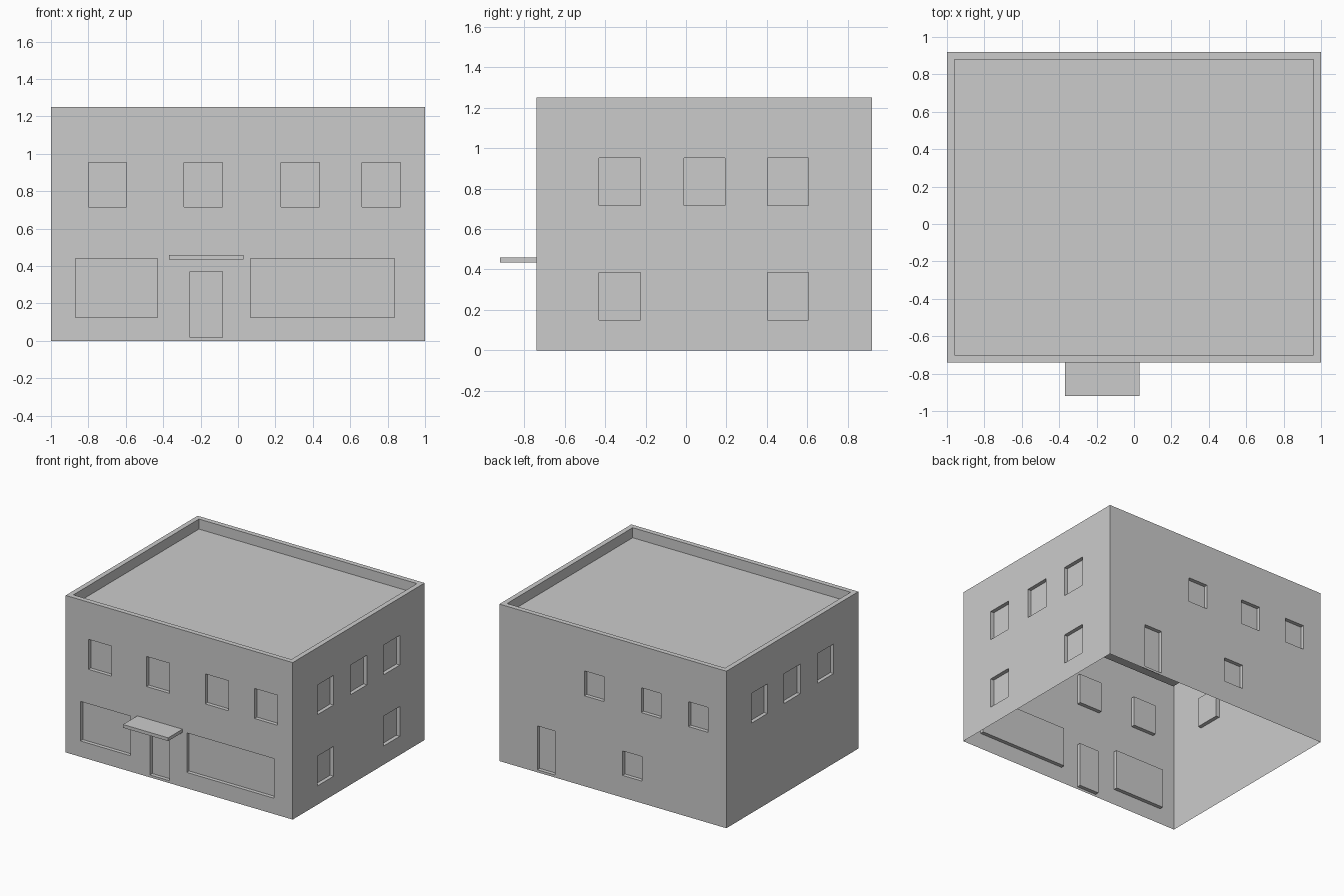
import bpy, bmesh
from mathutils import Matrix, Vector

if "Cube" in bpy.data.objects:
    bpy.data.objects.remove(bpy.data.objects["Cube"])

X0, X1, Y0, Y1, H = -1.0, 1.0, -0.74, 0.92, 1.25
RIM, ROOF, DEPTH = 0.04, 1.17, 0.03


def add_box(bm, x0, x1, y0, y1, z0, z1):
    size = Vector((x1 - x0, y1 - y0, z1 - z0))
    mid = Vector((x0 + x1, y0 + y1, z0 + z1)) / 2
    bmesh.ops.create_cube(bm, size=1, matrix=Matrix.Translation(mid) @ Matrix.Diagonal(size).to_4x4())


def make_object(name, boxes):
    bm = bmesh.new()
    for b in boxes:
        add_box(bm, *b)
    mesh = bpy.data.meshes.new(name)
    bm.to_mesh(mesh)
    bm.free()
    ob = bpy.data.objects.new(name, mesh)
    bpy.context.collection.objects.link(ob)
    return ob


# Openings as (start, end, bottom, top) along each wall
front = [(a, b, 0.715, 0.954) for a, b in
         [(-0.80, -0.597), (-0.288, -0.084), (0.23, 0.435), (0.664, 0.868)]]
front += [(-0.869, -0.43, 0.126, 0.441), (0.067, 0.836, 0.126, 0.441),
          (-0.257, -0.084, 0.019, 0.372)]
back = [(a, a + 0.172, 0.72, 0.918) for a in (0.078, -0.422, -0.838)]
back += [(-0.258, -0.086, 0.176, 0.371), (0.51, 0.666, 0.02, 0.369)]
side_upper = [(a, a + 0.204, 0.716, 0.952) for a in (-0.43, -0.01, 0.403)]
side_lower = [(a, a + 0.204, 0.149, 0.386) for a in (-0.43, 0.403)]

# Recess cutters, one per window, door and the roof well
cuts = [(a, b, Y0 - 0.1, Y0 + DEPTH, c, d) for a, b, c, d in front]
cuts += [(a, b, Y1 - DEPTH, Y1 + 0.1, c, d) for a, b, c, d in back]
cuts += [(X1 - DEPTH, X1 + 0.1, a, b, c, d) for a, b, c, d in side_upper + side_lower]
cuts += [(X0 - 0.1, X0 + DEPTH, a, b, c, d) for a, b, c, d in side_upper]
cuts += [(X0 + RIM, X1 - RIM, Y0 + RIM, Y1 - RIM, ROOF, H + 0.1)]
cutter = make_object("recess_cutter", cuts)
cutter.hide_render = True

# Building shell: block with recesses cut in
shell = make_object("building_shell", [(X0, X1, Y0, Y1, 0, H)])
mod = shell.modifiers.new("recesses", 'BOOLEAN')
mod.operation = 'DIFFERENCE'
mod.solver = 'EXACT'
mod.object = cutter
bpy.context.view_layer.objects.active = shell
bpy.ops.object.modifier_apply(modifier=mod.name)
bpy.data.objects.remove(cutter)

# Open the underside so the shell is a single skin
bm = bmesh.new()
bm.from_mesh(shell.data)
floor = [f for f in bm.faces if all(v.co.z < 1e-4 for v in f.verts)]
bmesh.ops.delete(bm, geom=floor, context='FACES')
bm.to_mesh(shell.data)
bm.free()

# Canopy slab over the front door
make_object("door_canopy", [(-0.369, 0.029, -0.92, Y0, 0.434, 0.46)])
